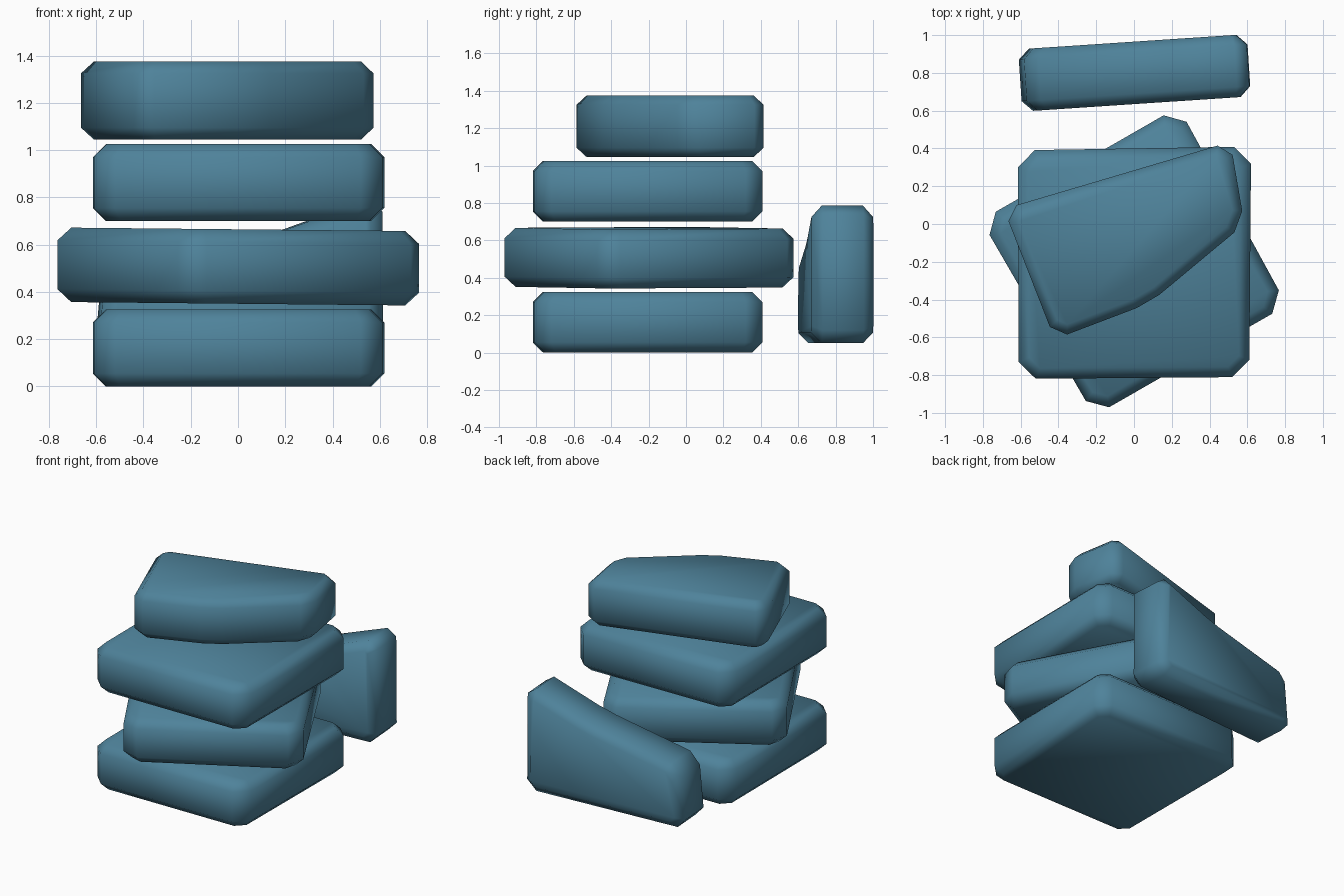
import bpy
import bmesh
import math

cube = bpy.data.objects.get("Cube")
if cube:
    bpy.data.objects.remove(cube, do_unlink=True)

# One slate blue colour for every stone
slate = bpy.data.materials.new("slate_blue")
slate.use_nodes = True
COLOUR = (0.077, 0.225, 0.325, 1)
slate.diffuse_color = COLOUR
slate.node_tree.nodes["Principled BSDF"].inputs["Base Color"].default_value = COLOUR


def stone(name, outline, low, high, tilt=0.0, corner=0.09, rim=0.055):
    """Extrude an outline, cut its corners, then soften both rims."""
    bm = bmesh.new()
    base = bm.faces.new([bm.verts.new((x, y, low)) for x, y in outline])
    extruded = bmesh.ops.extrude_face_region(bm, geom=[base], use_keep_orig=True)
    for v in extruded["geom"]:
        if isinstance(v, bmesh.types.BMVert):
            v.co.z = high
    bmesh.ops.recalc_face_normals(bm, faces=bm.faces[:])

    # Upright corners
    upright = [e for e in bm.edges if abs(e.verts[0].co.z - e.verts[1].co.z) > 0.1]
    bmesh.ops.bevel(bm, geom=upright, offset=corner, segments=1, affect='EDGES')

    # Upper and lower rims
    rims = [e for e in bm.edges if abs(e.verts[0].co.z - e.verts[1].co.z) < 0.01]
    bmesh.ops.bevel(bm, geom=rims, offset=rim, segments=1, affect='EDGES')

    # Slight settling of the stone
    for v in bm.verts:
        v.co.z += tilt * v.co.x
    bmesh.ops.recalc_face_normals(bm, faces=bm.faces[:])
    for f in bm.faces:
        f.smooth = True
    mesh = bpy.data.meshes.new(name)
    bm.to_mesh(mesh)
    bm.free()
    mesh.materials.append(slate)
    obj = bpy.data.objects.new(name, mesh)
    bpy.context.collection.objects.link(obj)
    return obj


# Two matching square stones, with a turned one between them
square = [(-0.61, -0.82), (0.61, -0.81), (0.62, 0.41), (-0.615, 0.39)]
turned = [(-0.21, -1.015), (0.81, -0.43), (0.235, 0.62), (-0.81, 0.02)]
stone("bottom_stone", square, 0.0, 0.325)
stone("turned_stone", turned, 0.35, 0.665, tilt=-0.01)
stone("upper_stone", square, 0.70, 1.025)

# Five-sided stone on top
capstone = [(-0.69, 0.08), (0.51, 0.435), (0.585, 0.0), (0.08, -0.42), (-0.42, -0.61)]
stone("top_stone", capstone, 1.045, 1.375, corner=0.07, rim=0.05)

# Slab standing on edge behind the stack
slab = [(-0.61, 0.05), (0.61, 0.05), (0.605, 0.81), (0.13, 0.64), (-0.57, 0.49)]
leaning = stone("standing_slab", slab, -0.165, 0.165, corner=0.07)
leaning.rotation_euler = (math.radians(90), 0, math.radians(3.8))
leaning.location = (0, 0.80, 0)
